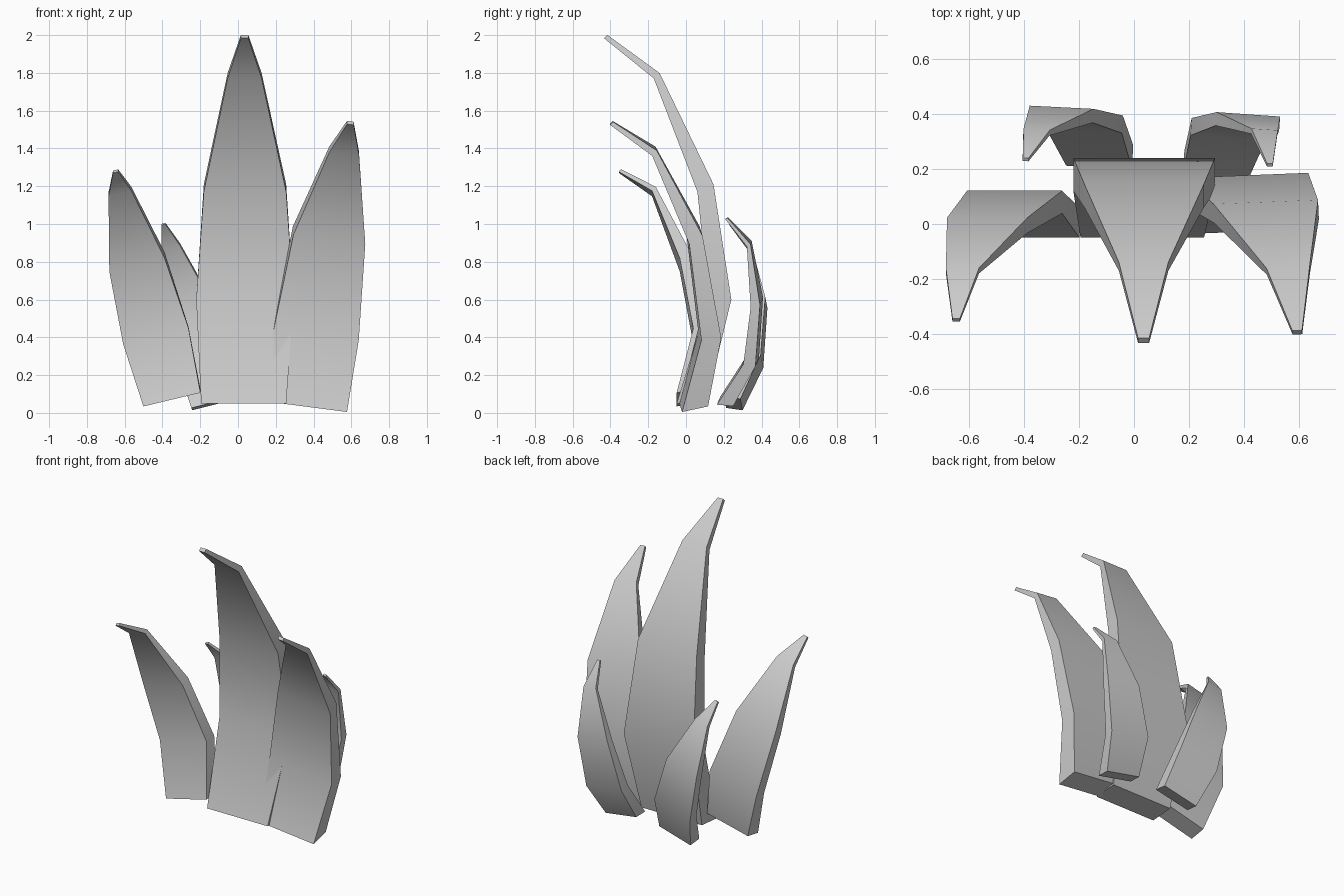
import bpy, bmesh
from math import radians, sin, cos
from mathutils import Vector

if "Cube" in bpy.data.objects:
    bpy.data.objects.remove(bpy.data.objects["Cube"])

# shared blade section at each station: half width, thickness, pitch (degrees)
SECTIONS = [(.225, .16, 5), (.258, .12, 0), (.218, .094, 25), (.09, .042, 42), (.02, .025, 42)]


def blade(name, path, scale=1, roll=0, yaw=0, lean=0):
    """Sweep a tapering rectangular section along a bent spine."""
    bm = bmesh.new()
    across = Vector((1, yaw, roll)).normalized()
    rings = []
    for p, (half, thick, pitch) in zip(path, SECTIONS):
        a = radians(pitch + lean)
        back = Vector((-yaw, cos(a), sin(a))) * thick * scale / 2
        side = across * half * scale
        c = Vector(p)
        rings.append([bm.verts.new(c + sx * side + sy * back)
                      for sx, sy in ((-1, -1), (1, -1), (1, 1), (-1, 1))])
    for lo, hi in zip(rings, rings[1:]):
        for i in range(4):
            j = (i + 1) % 4
            bm.faces.new((lo[i], lo[j], hi[j], hi[i]))
    bm.faces.new(rings[0][::-1])
    bm.faces.new(rings[-1])
    bmesh.ops.recalc_face_normals(bm, faces=bm.faces)
    mesh = bpy.data.meshes.new(name)
    bm.to_mesh(mesh)
    bm.free()
    ob = bpy.data.objects.new(name, mesh)
    bpy.context.collection.objects.link(ob)
    # smooth along the length, sharp along the rims
    bpy.ops.object.select_all(action='DESELECT')
    ob.select_set(True)
    bpy.context.view_layer.objects.active = ob
    bpy.ops.object.shade_smooth_by_angle(angle=radians(50))


# tall middle blade
blade("center_blade", [(.03, .03, .057), (.037, .18, .6), (.037, .103, 1.19),
                       (.035, -.155, 1.785), (.035, -.425, 1.992)])
# front pair
blade("front_right_blade", [(.378, .04, .045), (.412, .125, .42), (.482, .045, .94),
                            (.562, -.17, 1.385), (.595, -.395, 1.535)],
      .88, roll=-.13, yaw=.04, lean=7)
blade("front_left_blade", [(-.35, .005, .08), (-.435, .08, .41), (-.535, -.005, .8),
                           (-.625, -.17, 1.172), (-.648, -.35, 1.28)],
      .69, roll=.24, lean=5)
# small back pair
blade("back_left_blade", [(-.125, .25, .05), (-.18, .37, .28), (-.265, .4, .58),
                          (-.355, .335, .88), (-.395, .235, 1.0)],
      .55, roll=.25, yaw=-.05, lean=-13)
blade("back_right_blade", [(.3, .215, .06), (.345, .345, .275), (.415, .375, .585),
                           (.475, .335, .895), (.495, .215, 1.03)],
      .54, roll=-.17, yaw=-.07, lean=-10)
